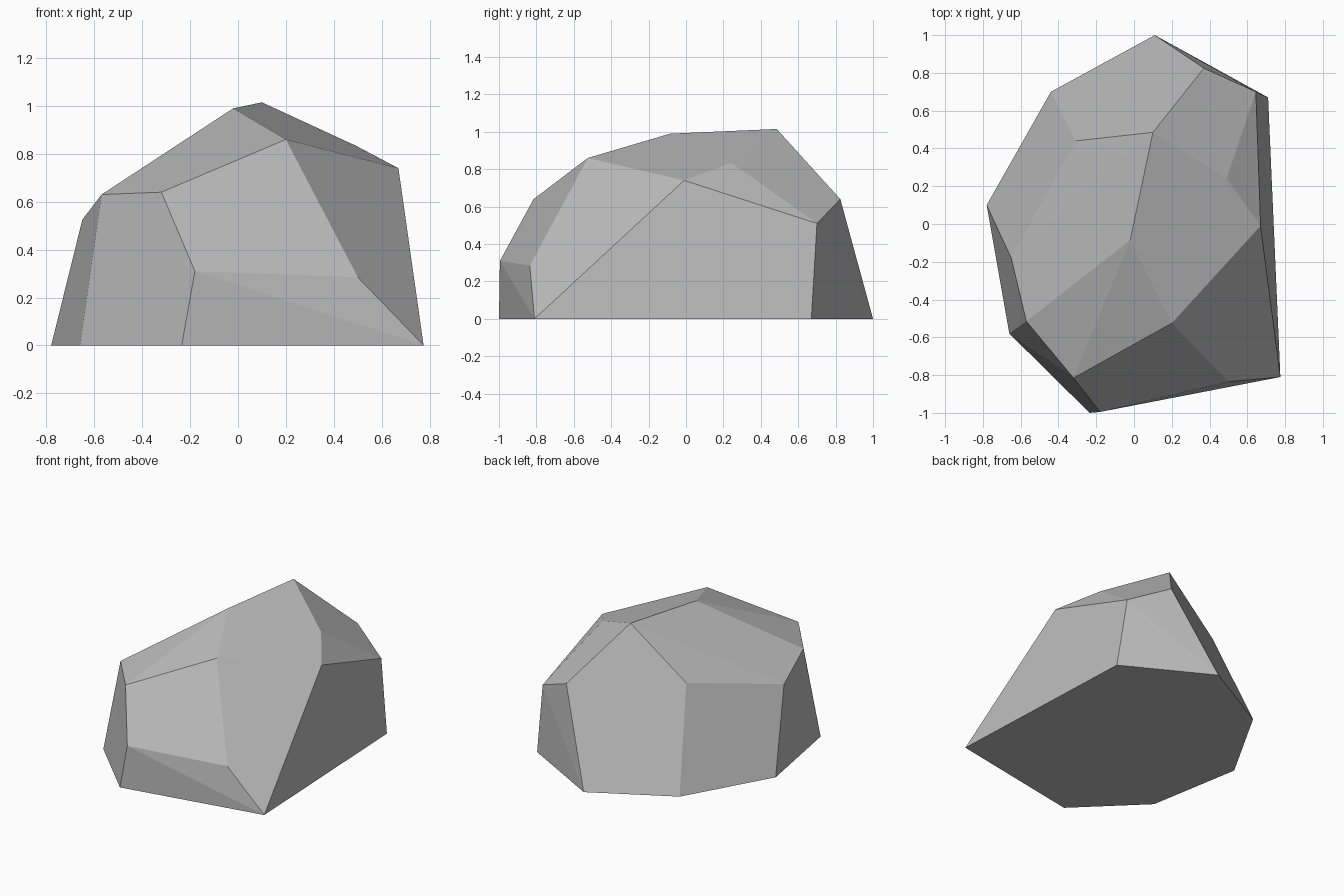
import bpy, bmesh, math

default_cube = bpy.data.objects.get("Cube")
if default_cube:
    bpy.data.objects.remove(default_cube, do_unlink=True)


def make_material(name, colour):
    material = bpy.data.materials.new(name)
    material.use_nodes = True
    material.diffuse_color = colour
    shader = next(n for n in material.node_tree.nodes if n.type == "BSDF_PRINCIPLED")
    shader.inputs["Base Color"].default_value = colour
    return material


# Footprint on the ground, counter-clockwise from the left end
footprint = [(-.78, .1), (-.66, -.58), (-.235, -1), (.775, -.81),
             (.71, .67), (.11, 1), (-.44, .7)]

# Corners of the chipped sides, then of the crown
side_corners = [(-.18, -.995, .31), (.5, -.835, .285), (.645, .7, .51),
                (.37, .825, .64), (-.65, -.18, .525), (-.57, -.515, .63),
                (-.32, -.815, .64)]
crown_corners = [(.1, .485, 1.015), (-.02, -.085, .99), (.2, -.525, .86),
                 (.67, -.01, .74), (.49, .24, .835), (-.31, .44, .68)]

# Wrap the corners in a convex shell
bm = bmesh.new()
for x, y in footprint:
    bm.verts.new((x, y, 0))
for corner in side_corners + crown_corners:
    bm.verts.new(corner)
hull = bmesh.ops.convex_hull(bm, input=bm.verts[:], use_existing_faces=False)
spare = {g for g in hull["geom_interior"] + hull["geom_unused"]
         if isinstance(g, bmesh.types.BMVert)}
bmesh.ops.delete(bm, geom=list(spare), context="VERTS")

# Join nearly flat triangles into broad facets
bmesh.ops.dissolve_limit(bm, angle_limit=math.radians(4),
                         verts=bm.verts[:], edges=bm.edges[:])
bmesh.ops.recalc_face_normals(bm, faces=bm.faces[:])

mesh = bpy.data.meshes.new("boulder")
bm.to_mesh(mesh)
bm.free()
mesh.materials.append(make_material("stone_grey", (.5, .5, .5, 1)))
boulder = bpy.data.objects.new("boulder", mesh)
bpy.context.collection.objects.link(boulder)
